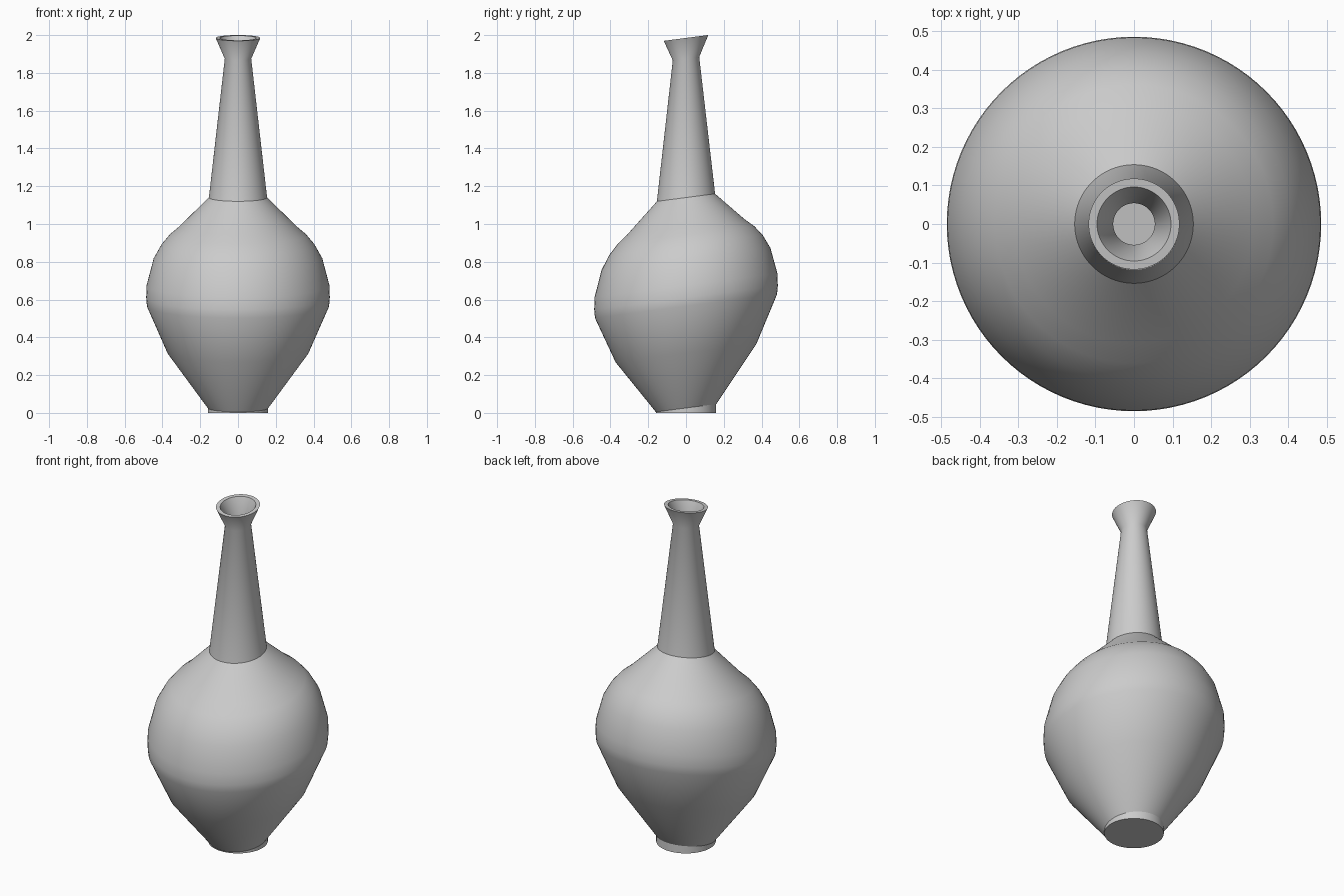
import bpy, bmesh, math

if "Cube" in bpy.data.objects:
    bpy.data.objects.remove(bpy.data.objects["Cube"])

SIDES = 96
SHEAR = 0.13  # every ring rises towards the back

# outer wall from foot to lip, then inner wall down to the floor: (radius, height)
outer = [(0.160, 0.0), (0.160, 0.026), (0.373, 0.317), (0.482, 0.565),
         (0.486, 0.61), (0.484, 0.675), (0.447, 0.815), (0.405, 0.89),
         (0.361, 0.942), (0.31, 0.985), (0.154, 1.14), (0.070, 1.875), (0.118, 1.985)]
inner = [(0.096, 1.985), (0.054, 1.875), (0.136, 1.13), (0.30, 0.966), (0.388, 0.88),
         (0.43, 0.808), (0.465, 0.67), (0.464, 0.57), (0.356, 0.327), (0.15, 0.04)]

bm = bmesh.new()


def ring(r, z):
    k = 0.0 if z == 0 else SHEAR  # flat foot
    verts = []
    for i in range(SIDES):
        a = 2 * math.pi * i / SIDES
        y = r * math.sin(a)
        verts.append(bm.verts.new((r * math.cos(a), y, z + k * y)))
    return verts


# vase wall
rings = [ring(r, z) for r, z in outer + inner]
for lo, hi in zip(rings, rings[1:]):
    for i in range(SIDES):
        j = (i + 1) % SIDES
        bm.faces.new((lo[i], lo[j], hi[j], hi[i]))

# underside and inner floor
bm.faces.new(rings[0][::-1])
bm.faces.new(rings[-1])
bmesh.ops.recalc_face_normals(bm, faces=bm.faces)

mesh = bpy.data.meshes.new("vase")
bm.to_mesh(mesh)
bm.free()
vase = bpy.data.objects.new("vase", mesh)
bpy.context.collection.objects.link(vase)
bpy.context.view_layer.objects.active = vase
vase.select_set(True)
bpy.ops.object.shade_smooth_by_angle(angle=math.radians(32))
